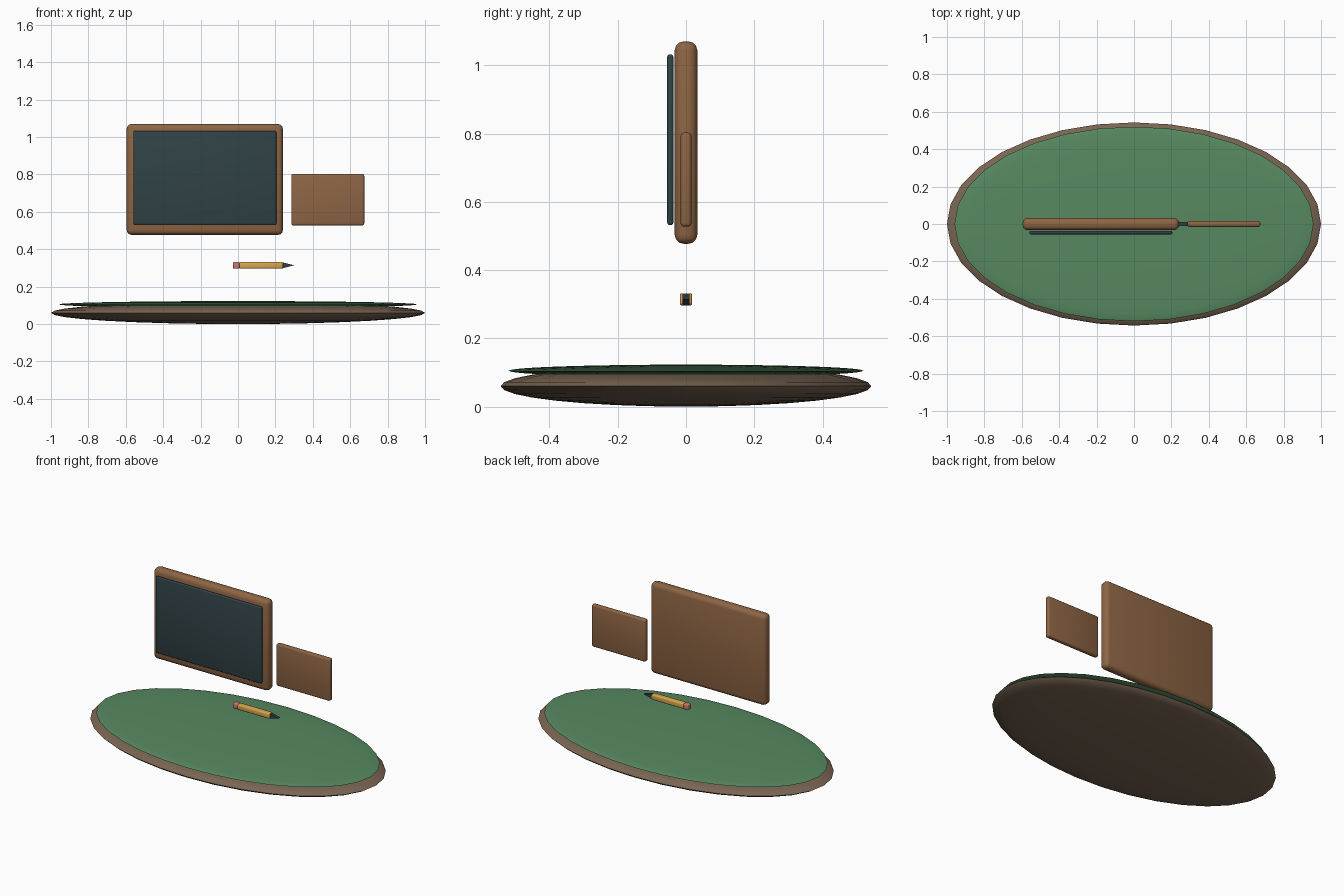
import bpy, bmesh, math

if "Cube" in bpy.data.objects:
    bpy.data.objects.remove(bpy.data.objects["Cube"])


def material(name, rgb):
    m = bpy.data.materials.new(name)
    m.diffuse_color = (*rgb, 1)
    m.use_nodes = True
    m.node_tree.nodes["Principled BSDF"].inputs["Base Color"].default_value = m.diffuse_color
    return m


WOOD = material("wood", (0.27, 0.13, 0.058))
EARTH = material("earth", (0.19, 0.13, 0.085))
GREEN = material("green", (0.095, 0.25, 0.12))
SLATE = material("slate", (0.03, 0.055, 0.062))
YELLOW = material("yellow", (0.68, 0.38, 0.07))
PINK = material("pink", (0.58, 0.19, 0.17))


def finish(ob, name, mat, bevel=0.0):
    ob.name = name
    ob.data.materials.append(mat)
    if bevel:
        mod = ob.modifiers.new("bevel", 'BEVEL')
        mod.width, mod.segments = bevel, 3
        mod.limit_method = 'ANGLE'
        bpy.ops.object.modifier_apply(modifier=mod.name)
    bpy.ops.object.shade_smooth_by_angle(angle=math.radians(40))
    return ob


def disc(name, z, radii, mat):
    bpy.ops.mesh.primitive_uv_sphere_add(segments=32, ring_count=16, radius=1, location=(0, 0, z))
    ob = bpy.context.object
    ob.scale = radii
    bpy.ops.object.transform_apply(location=False)
    ob = finish(ob, name, mat)
    bpy.ops.object.shade_smooth()
    return ob


def block(name, lo, hi, mat, bevel):
    bpy.ops.mesh.primitive_cube_add(size=1, location=[(a + b) / 2 for a, b in zip(lo, hi)])
    ob = bpy.context.object
    ob.scale = [b - a for a, b in zip(lo, hi)]
    bpy.ops.object.transform_apply(location=False)
    return finish(ob, name, mat, bevel)


# oval base: flattened ellipsoid with a green one resting on top
disc("ground_base", 0.06, (1.0, 0.543, 0.06), EARTH)
disc("grass_top", 0.105, (0.96, 0.52, 0.018), GREEN)

# large board with slate panel on its front
block("board_frame", (-0.595, -0.033, 0.477), (0.24, 0.033, 1.07), WOOD, 0.026)
block("slate_panel", (-0.56, -0.055, 0.532), (0.205, -0.037, 1.032), SLATE, 0.007)

# small side board
block("side_board", (0.285, -0.016, 0.527), (0.675, 0.016, 0.803), WOOD, 0.011)

# pencil: eraser, body and wedge tip
block("pencil_eraser", (-0.027, -0.018, 0.296), (0.008, 0.018, 0.332), PINK, 0.006)
block("pencil_body", (0.006, -0.018, 0.296), (0.24, 0.018, 0.332), YELLOW, 0.008)

bm = bmesh.new()
face = bm.faces.new([bm.verts.new(p) for p in
                     ((0.23, -0.01, 0.296), (0.30, -0.01, 0.314), (0.23, -0.01, 0.332))])
ext = bmesh.ops.extrude_face_region(bm, geom=[face])
bmesh.ops.translate(bm, vec=(0, 0.02, 0),
                    verts=[v for v in ext["geom"] if isinstance(v, bmesh.types.BMVert)])
bmesh.ops.recalc_face_normals(bm, faces=bm.faces)
mesh = bpy.data.meshes.new("pencil_tip")
bm.to_mesh(mesh)
bm.free()
tip = bpy.data.objects.new("pencil_tip", mesh)
bpy.context.collection.objects.link(tip)
mesh.materials.append(SLATE)
